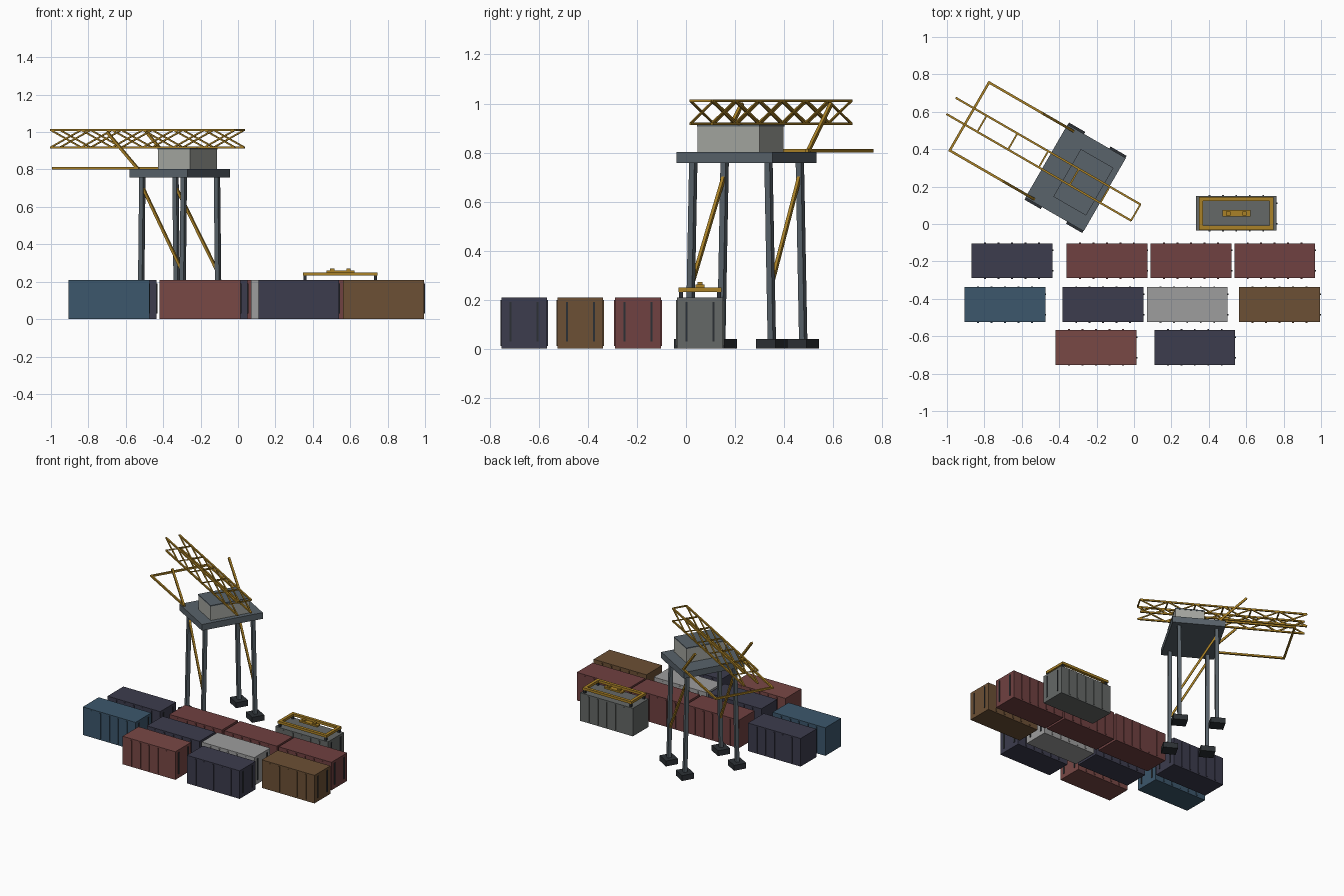
import bpy, bmesh, math
from mathutils import Vector, Matrix

if "Cube" in bpy.data.objects:
    bpy.data.objects.remove(bpy.data.objects["Cube"])


def material(name, rgb):
    m = bpy.data.materials.new(name)
    m.diffuse_color = (*rgb, 1)
    m.use_nodes = True
    m.node_tree.nodes["Principled BSDF"].inputs["Base Color"].default_value = m.diffuse_color
    return m


RED = material("red", (.16, .052, .052))
ROSE = material("rose", (.19, .065, .06))
NAVY = material("navy", (.045, .045, .075))
BLUE = material("blue", (.045, .095, .15))
BROWN = material("brown", (.15, .08, .035))
SILVER = material("silver", (.34, .34, .34))
GREY = material("grey", (.13, .14, .135))
STEEL = material("steel", (.10, .125, .145))
DARK = material("dark", (.025, .03, .035))
OCHRE = material("ochre", (.40, .22, .02))
HOUSE = material("house", (.38, .39, .36))


def box(bm, centre, size):
    bmesh.ops.create_cube(bm, size=1, matrix=Matrix.Translation(centre) @ Matrix.Diagonal((*size, 1)))


def beam(bm, a, b, w):
    """Square bar from a to b."""
    a, b = Vector(a), Vector(b)
    d = b - a
    z = d.normalized()
    side = Vector((0, 1, 0)) if abs(z.y) < .9 else Vector((1, 0, 0))
    x = side.cross(z).normalized()
    rot = Matrix((x, z.cross(x), z)).transposed().to_4x4()
    bmesh.ops.create_cube(bm, size=1, matrix=Matrix.Translation((a + b) / 2) @ rot
                          @ Matrix.Diagonal((w, w, d.length, 1)))


def finish(bm, name, mat, loc=(0, 0, 0), angle=0):
    me = bpy.data.meshes.new(name)
    bm.to_mesh(me)
    bm.free()
    me.materials.append(mat)
    ob = bpy.data.objects.new(name, me)
    ob.location = loc
    ob.rotation_euler.z = angle
    bpy.context.collection.objects.link(ob)
    return ob


# Containers: ribbed box with two dark door rods on the +x end
L, W, H = .432, .186, .208


def container(name, x, y, mat):
    bm = bmesh.new()
    box(bm, (0, 0, H / 2), (L, W, H))
    for i in range(-2, 3):
        for s in (-1, 1):
            box(bm, (i * .072, s * W / 2, H / 2), (.01, .009, H - .02))
    finish(bm, name, mat, (x, y, 0))
    bm = bmesh.new()
    for s in (-1, 1):
        box(bm, (L / 2, s * .055, .11), (.009, .008, .16))
    finish(bm, name + "_door_rods", DARK, (x, y, 0))


rows = [
    (-.196, [(-.652, NAVY), (-.145, RED), (.305, RED), (.752, RED)]),
    (-.431, [(-.69, BLUE), (-.165, NAVY), (.285, SILVER), (.778, BROWN)]),
    (-.660, [(-.203, ROSE), (.325, NAVY)]),
]
for r, (y, row) in enumerate(rows):
    for i, (x, mat) in enumerate(row):
        container(f"container_{r + 1}_{i + 1}", x, y, mat)
LIFT = (.547, .057, 0)
container("lifted_container", LIFT[0], LIFT[1], GREY)

# Spreader frame resting on the grey container
bm = bmesh.new()
for s in (-1, 1):
    box(bm, (0, s * .077, .241), (.40, .022, .018))
    box(bm, (s * .189, 0, .241), (.022, .132, .018))
box(bm, (0, 0, .255), (.15, .036, .012))
finish(bm, "spreader_frame", OCHRE, LIFT)
bm = bmesh.new()
for s in (-1, 1):
    for t in (-1, 1):
        box(bm, (s * .189, t * .077, .22), (.016, .016, .026))
finish(bm, "spreader_feet", DARK, LIFT)
bm = bmesh.new()
for s in (-1, 1):
    box(bm, (s * .043, 0, .265), (.022, .022, .012))
finish(bm, "spreader_sheaves", OCHRE, LIFT)

# Crane, built along local +x and turned 150 degrees
C, A = (-.312, .247, 0), math.radians(150)
legs, feet, braces = bmesh.new(), bmesh.new(), bmesh.new()
for s in (-1, 1):
    for t in (-1, 1):
        beam(legs, (s * .128, t * .193, .03), (s * .128, t * .177, .765), .025)
        box(feet, (s * .128, t * .193, .02), (.1, .09, .04))
    beam(braces, (.128, s * .178, .71), (-.128, s * .188, .25), .014)
finish(legs, "crane_legs", STEEL, C, A)
finish(feet, "crane_feet", DARK, C, A)
finish(braces, "leg_braces", OCHRE, C, A)

# Platform and machinery house
bm = bmesh.new()
box(bm, (0, 0, .78), (.36, .451, .046))
finish(bm, "platform", STEEL, C, A)
bm = bmesh.new()
box(bm, (-.048, 0, .855), (.198, .29, .11))
finish(bm, "machinery_house", HOUSE, C, A)
bm = bmesh.new()
box(bm, (-.048, 0, .911), (.202, .294, .008))
finish(bm, "house_roof", STEEL, C, A)

# Lattice boom: four chords, crossed diagonals, cross bars
U0, U1, BAYS, HALF, LOW, HIGH = -.371, .768, 6, .05, .918, 1.011
step = (U1 - U0) / BAYS
chords, lattice = bmesh.new(), bmesh.new()
for s in (-1, 1):
    v = s * HALF
    for z in (LOW, HIGH):
        beam(chords, (U0, v, z), (U1, v, z), .011)
    for i in range(BAYS):
        a, b = U0 + i * step, U0 + (i + 1) * step
        beam(lattice, (a, v, LOW), (b, v, HIGH), .008)
        beam(lattice, (a, v, HIGH), (b, v, LOW), .008)
for i in range(BAYS):
    u = U0 + i * step
    beam(lattice, (u, -HALF, HIGH), (u, HALF, HIGH), .009)
finish(chords, "boom_chords", OCHRE, C, A)
finish(lattice, "boom_lattice", OCHRE, C, A)

# Lower outrigger frame with raking struts
bm = bmesh.new()
for s in (-1, 1):
    beam(bm, (.13, s * .21, .807), (.662, s * .21, .807), .013)
    beam(bm, (.14, s * .21, .807), (.327, s * .21, 1.0), .014)
beam(bm, (.656, -.21, .807), (.656, .21, .807), .013)
finish(bm, "outrigger_frame", OCHRE, C, A)
